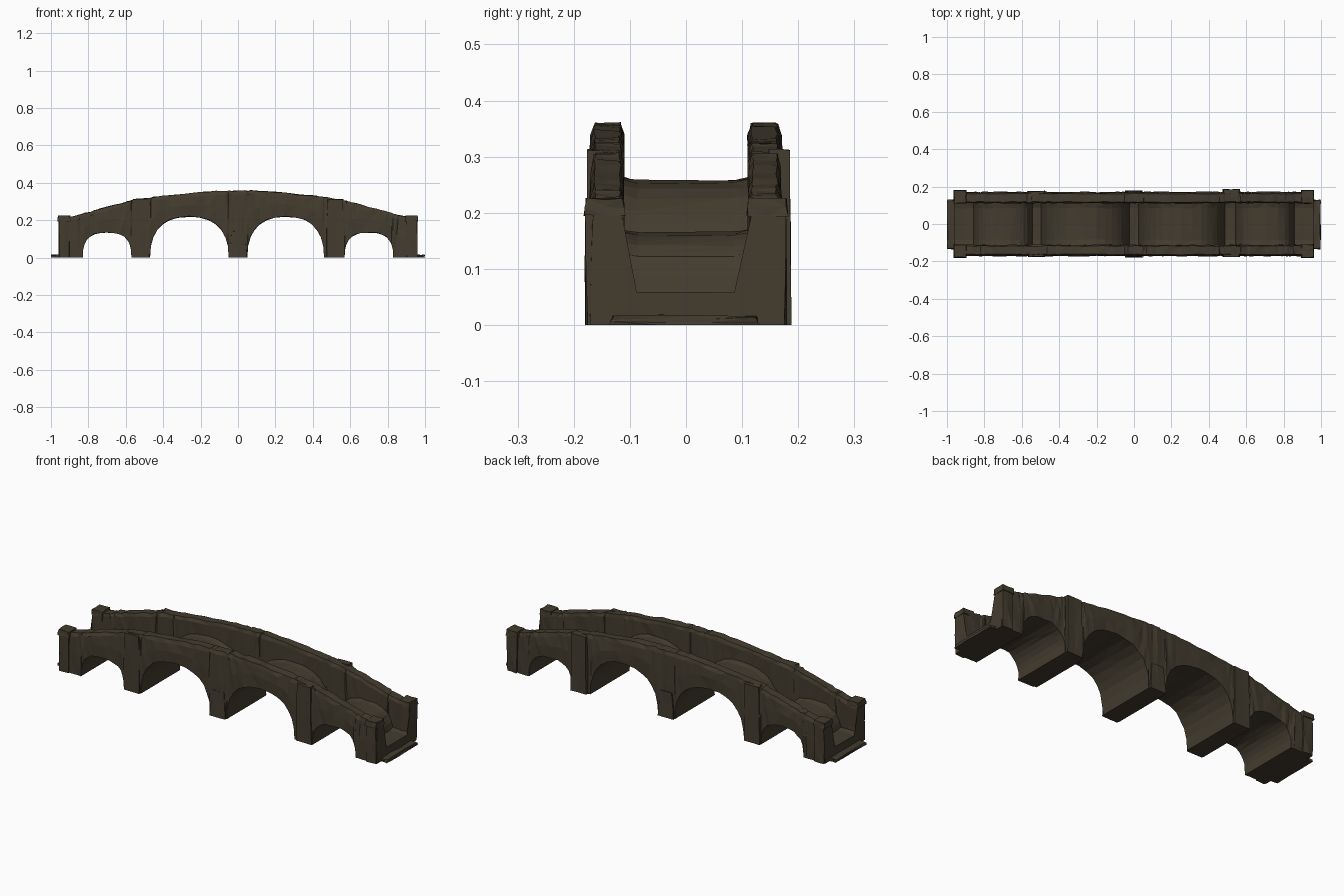
import bpy, bmesh, math, random

if "Cube" in bpy.data.objects:
    bpy.data.objects.remove(bpy.data.objects["Cube"])

random.seed(7)

stone = bpy.data.materials.new("dark_stone")
stone.diffuse_color = (0.056, 0.045, 0.028, 1)
stone.use_nodes = True
stone.node_tree.nodes["Principled BSDF"].inputs["Base Color"].default_value = stone.diffuse_color

# arch openings: centre x, half width, crown height, squareness, vault thickness
ARCHES = [(-0.70, 0.13, 0.135, 2.7, 0.03), (-0.26, 0.21, 0.22, 2.4, 0.037),
          (0.255, 0.205, 0.22, 2.4, 0.037), (0.70, 0.13, 0.135, 2.7, 0.03)]
# parapet top line
CREST = [(-0.96, 0.205), (-0.90, 0.215), (-0.55, 0.312), (-0.30, 0.342), (-0.1, 0.357),
         (0.08, 0.358), (0.30, 0.342), (0.54, 0.313), (0.90, 0.217), (0.96, 0.205)]
FLOOR = 0.058


def jit(a):
    return random.uniform(-a, a)


def dome(x, c, w, h, n):
    u = abs(x - c) / w
    return h * (1 - u ** n) ** (1 / n) if u < 1 else 0.0


def crest(x):
    for (x0, z0), (x1, z1) in zip(CREST, CREST[1:]):
        if x <= x1 + 1e-6:
            return z0 + (z1 - z0) * (x - x0) / (x1 - x0)
    return CREST[-1][1]


def soffit(x):
    return max(dome(x, c, w, h, n) for c, w, h, n, t in ARCHES)


def deck(x):
    return max([FLOOR] + [dome(x, c, w + 0.03, h + t, n) for c, w, h, n, t in ARCHES])


def finish(name, bm):
    bmesh.ops.recalc_face_normals(bm, faces=bm.faces)
    me = bpy.data.meshes.new(name)
    bm.to_mesh(me)
    bm.free()
    me.materials.append(stone)
    ob = bpy.data.objects.new(name, me)
    bpy.context.collection.objects.link(ob)
    return ob


def rough_block(name, x0, x1, y0, y1, z0, z1, taper=0.0, rough=0.003, cuts=1):
    """Slightly irregular stone block, narrowed in x and y towards the top."""
    bm = bmesh.new()
    bmesh.ops.create_cube(bm, size=1)
    bmesh.ops.subdivide_edges(bm, edges=bm.edges[:], cuts=cuts, use_grid_fill=True)
    for v in bm.verts:
        k = 1 - taper * (v.co.z + 0.5)
        low = z0 < 0.001 and v.co.z < -0.49
        v.co.x = (x0 + x1) / 2 + v.co.x * k * (x1 - x0) + jit(rough)
        v.co.y = (y0 + y1) / 2 + v.co.y * k * (y1 - y0) + jit(rough)
        v.co.z = z0 if low else z0 + (v.co.z + 0.5) * (z1 - z0) + jit(rough)
    bmesh.ops.triangulate(bm, faces=bm.faces[:])
    return finish(name, bm)


# bridge body: U-shaped sections lofted along x over the arches
xs = {-0.96, -0.91, 0.91, 0.96, 0.0}
for c, w, h, n, t in ARCHES:
    for i in range(15):
        a = math.pi * i / 14
        u = math.copysign(abs(math.cos(a)) ** (2 / n), math.cos(a))
        xs.add(round(c + w * u, 4))
    for s in (-1, 1):
        xs.add(round(c + s * (w + 0.018), 4))
        xs.add(round(c + s * (w + 0.027), 4))
xs = sorted(xs)

bm = bmesh.new()
rings = []
for x in xs:
    b, t, d = soffit(x), crest(x) + jit(0.002), deck(x)
    m = b + (t - b) * 0.5
    half = [(0.058, b), (0.170, b), (0.172, m), (0.168, t - 0.02), (0.162, t),
            (0.118, t), (0.112, t - 0.018), (0.113, d + 0.006), (0.085, d)]
    ring = []
    for side in (-1, 1):
        pts = half if side < 0 else half[::-1]
        for y, z in pts:
            r = 0.0 if z < 0.001 else 0.0025
            ring.append(bm.verts.new((x, side * y + jit(0.003), z + jit(r))))
    rings.append(ring)
N = len(rings[0])
for r0, r1 in zip(rings, rings[1:]):
    for i in range(N):
        j = (i + 1) % N
        bm.faces.new((r0[i], r0[j], r1[j], r1[i]))
for ring in (rings[0], rings[-1]):
    bm.faces.new(ring)
bmesh.ops.triangulate(bm, faces=bm.faces[:])
finish("bridge_body", bm)

for sx, ex in ((-1, "left"), (1, "right")):
    for sy, ey in ((-1, "front"), (1, "back")):
        tag = ex + "_" + ey
        xa, xb = sorted((sx * 0.90, sx * 0.958))
        ya, yb = sorted((sy * 0.112, sy * 0.178))
        # end posts with caps
        rough_block("end_post_" + tag, xa, xb, ya, yb, 0, 0.20)
        rough_block("post_cap_" + tag, xa - 0.006, xb + 0.004, ya - 0.003, yb + 0.003,
                    0.195, 0.225, 0.08, 0.002)
        # pilasters over the side piers
        out = 0.187 if (sx, sy) == (1, 1) else 0.177
        ya, yb = sorted((sy * 0.145, sy * out))
        px = sx * 0.52
        rough_block("pilaster_" + tag, px - 0.047, px + 0.047, ya, yb, 0, 0.312, 0.12, 0.002)
    # threshold stone at each end of the roadway
    xa, xb = sorted((sx * 0.94, sx * 0.998))
    rough_block("threshold_" + ex, xa, xb, -0.135, 0.13, 0, 0.016, 0.04, 0.003, 2)

# foot of the middle pier
for sy, ey in ((-1, "front"), (1, "back")):
    ya, yb = sorted((sy * 0.14, sy * 0.179))
    rough_block("middle_foot_" + ey, -0.047, 0.047, ya, yb, 0, 0.14, 0.25, 0.002)
